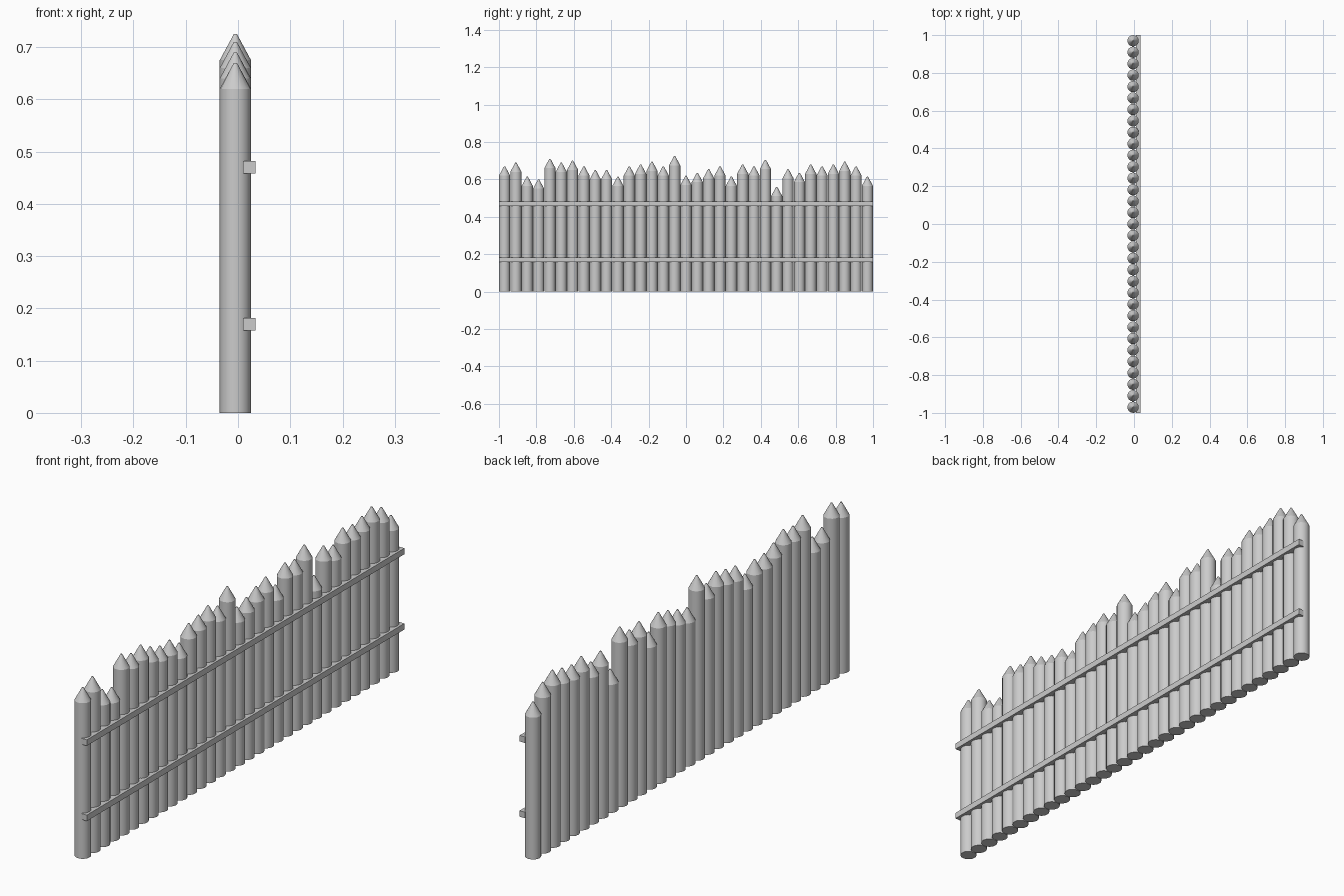
import bpy, math

if "Cube" in bpy.data.objects:
    bpy.data.objects.remove(bpy.data.objects["Cube"])

# one flat grey for the whole fence
grey = bpy.data.materials.new("plain grey")
grey.diffuse_color = (0.6, 0.6, 0.6, 1)
grey.use_nodes = True
grey.node_tree.nodes["Principled BSDF"].inputs["Base Color"].default_value = grey.diffuse_color

SIDES, RADIUS, POINT = 16, 0.03, 0.05
CENTRE_X = -0.005
# tip height of each stake, from y = -1 to y = 1
TIPS = [0.67, 0.69, 0.615, 0.60, 0.71, 0.69, 0.70, 0.67, 0.65, 0.65, 0.615,
        0.67, 0.68, 0.695, 0.67, 0.725, 0.62, 0.635, 0.655, 0.67, 0.615,
        0.68, 0.67, 0.705, 0.56, 0.655, 0.635, 0.68, 0.67, 0.68, 0.695,
        0.67, 0.615]


def stake(name, y, tip):
    """Round post with a slightly blunt conical point."""
    profile = [(RADIUS, 0), (RADIUS, tip - POINT), (0.003, tip)]
    verts, faces = [], []
    for r, z in profile:
        for i in range(SIDES):
            a = math.tau * i / SIDES
            verts.append((r * math.cos(a), r * math.sin(a), z))
    for k in range(len(profile) - 1):
        for i in range(SIDES):
            j = (i + 1) % SIDES
            b = k * SIDES
            faces.append((b + i, b + j, b + SIDES + j, b + SIDES + i))
    faces.append(tuple(reversed(range(SIDES))))
    faces.append(tuple(range(2 * SIDES, 3 * SIDES)))
    mesh = bpy.data.meshes.new(name)
    mesh.from_pydata(verts, [], faces)
    mesh.materials.append(grey)
    obj = bpy.data.objects.new(name, mesh)
    obj.location = (CENTRE_X, y, 0)
    bpy.context.collection.objects.link(obj)
    return obj


# stakes side by side
step = (2 - 2 * RADIUS) / (len(TIPS) - 1)
stakes = [stake(f"stake_{n + 1}", -1 + RADIUS + n * step, tip)
          for n, tip in enumerate(TIPS)]

bpy.ops.object.select_all(action='DESELECT')
for obj in stakes:
    obj.select_set(True)
bpy.context.view_layer.objects.active = stakes[0]
bpy.ops.object.shade_smooth_by_angle(angle=math.radians(25))

# two square rails along the +x side
for name, z in (("lower_rail", 0.17), ("upper_rail", 0.47)):
    bpy.ops.mesh.primitive_cube_add(size=1, location=(0.0215, 0, z))
    rail = bpy.context.object
    rail.name = name
    rail.scale = (0.024, 2, 0.024)
    bpy.ops.object.transform_apply(location=False, rotation=False, scale=True)
    rail.data.materials.append(grey)
